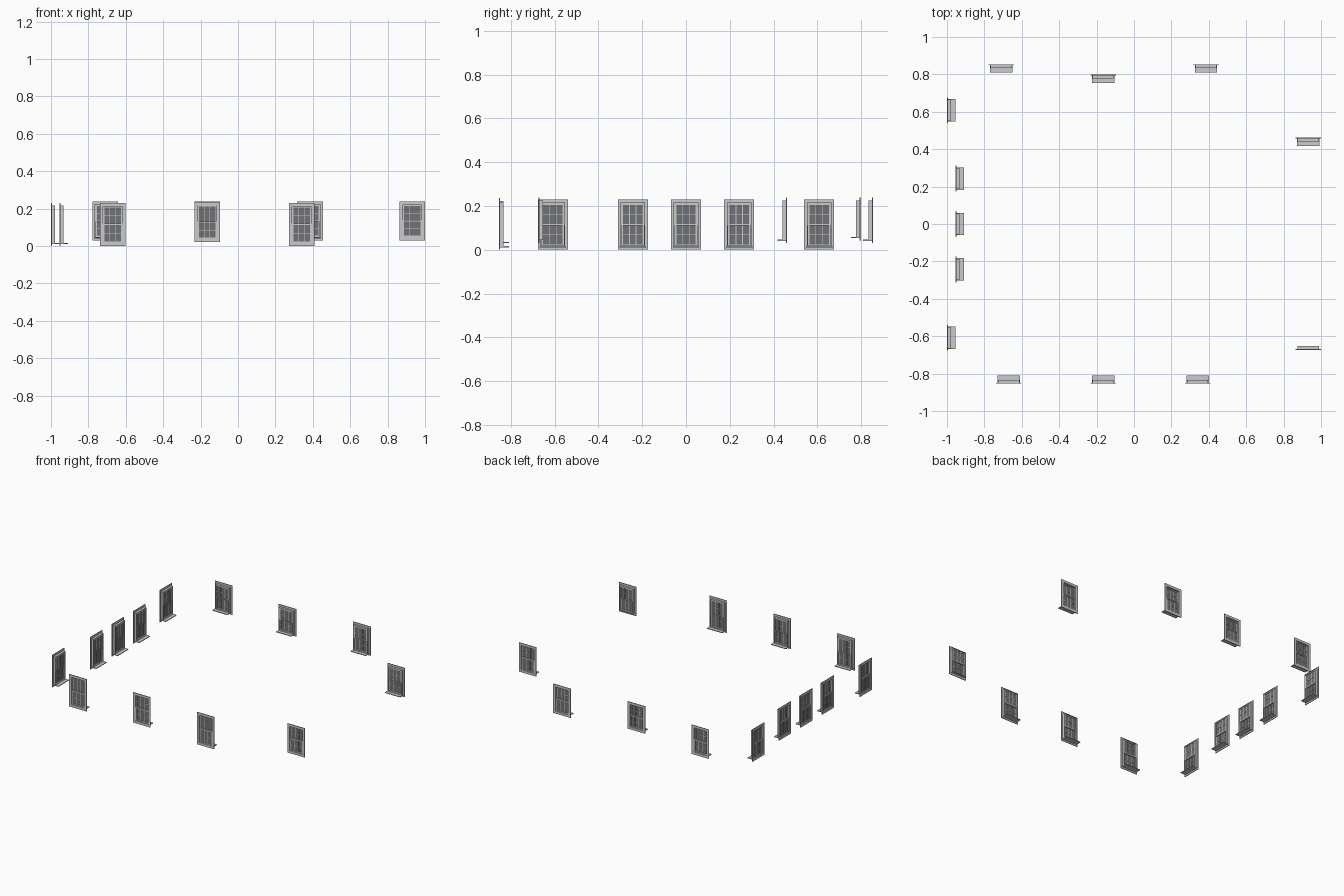
import bpy, bmesh, math
from mathutils import Matrix, Vector

if "Cube" in bpy.data.objects:
    bpy.data.objects.remove(bpy.data.objects["Cube"])

W = 0.137                      # overall casing width
glass_mat = bpy.data.materials.new("dark_glass")
glass_mat.diffuse_color = (0.16, 0.17, 0.18, 1)
glass_mat.use_nodes = True
glass_mat.node_tree.nodes["Principled BSDF"].inputs["Base Color"].default_value = glass_mat.diffuse_color


def box(bm, x0, x1, y0, y1, z0, z1):
    m = Matrix.Translation(((x0 + x1) / 2, (y0 + y1) / 2, (z0 + z1) / 2)) \
        @ Matrix.Diagonal((x1 - x0, y1 - y0, z1 - z0, 1))
    bmesh.ops.create_cube(bm, size=1, matrix=m)


def frame(bm, w, z0, z1, b, y0, y1):
    """Rectangular ring with mitred corners, swept through the wall depth."""
    rings = []
    for y in (y0, y1):
        for i in (0, b):
            h = w / 2 - i
            rings.append([bm.verts.new((x, y, z)) for x, z in
                          ((-h, z0 + i), (h, z0 + i), (h, z1 - i), (-h, z1 - i))])
    o0, i0, o1, i1 = rings
    faces = []
    for a, c in ((o0, i0), (i0, i1), (i1, o1), (o1, o0)):
        for k in range(4):
            n = (k + 1) % 4
            faces.append(bm.faces.new((a[k], a[n], c[n], c[k])))
    bmesh.ops.recalc_face_normals(bm, faces=faces)


def sash(bm, w, z0, z1, y0, y1):
    """Sash of three by two panes with thin glazing bars."""
    b, t = 0.007, 0.0013
    frame(bm, w, z0, z1, b, y0, y1)
    ym0, ym1 = y0 + 0.001, y1 - 0.001
    inner = w - 2 * b
    for x in (-inner / 6, inner / 6):
        box(bm, x - t, x + t, ym0, ym1, z0 + b, z1 - b)
    zm = (z0 + z1) / 2
    box(bm, -inner / 2, inner / 2, ym0, ym1, zm - t, zm + t)


def finish(bm, name, matrix, mat=None):
    me = bpy.data.meshes.new(name)
    bm.to_mesh(me)
    bm.free()
    ob = bpy.data.objects.new(name, me)
    ob.matrix_world = matrix
    if mat:
        me.materials.append(mat)
    bpy.context.collection.objects.link(ob)


def window(name, x, y, z0, z1, angle, sill=True):
    """Casing face at local y = 0, sill projecting towards local +y."""
    m = Matrix.Translation((x, y, 0)) @ Matrix.Rotation(math.radians(angle), 4, 'Z')
    a, c = z0 + 0.018, z1 - 0.018
    mid = (a + c) / 2
    # casing with a raised outer bead
    bm = bmesh.new()
    frame(bm, W, z0, z1, 0.018, 0, 0.005)
    finish(bm, name + "_casing", m)
    # jamb lining
    bm = bmesh.new()
    frame(bm, 0.113, z0 + 0.014, z1 - 0.014, 0.005, 0.005, 0.021)
    finish(bm, name + "_jamb", m)
    # upper and lower sashes
    bm = bmesh.new()
    sash(bm, 0.103, mid - 0.004, c, 0.012, 0.018)
    sash(bm, 0.103, a, mid + 0.004, 0.006, 0.012)
    finish(bm, name + "_sashes", m)
    # glass
    bm = bmesh.new()
    box(bm, -0.045, 0.045, 0.0145, 0.0155, mid, c - 0.004)
    box(bm, -0.045, 0.045, 0.0085, 0.0095, a + 0.004, mid)
    finish(bm, name + "_glass", m, glass_mat)
    # sill
    if sill:
        bm = bmesh.new()
        box(bm, -0.06, 0.06, 0.005, 0.045, z0 + 0.011, z0 + 0.016)
        finish(bm, name + "_sill", m)


# front wall
for i, (x, z0) in enumerate(((-0.67, 0.0), (-0.165, 0.02), (0.34, 0.0))):
    window(f"front_window_{i}", x, -0.854, z0, 0.23 + z0 * 0.3, 0)
# back wall, middle one set in
for i, (x, y, z0) in enumerate(((-0.71, 0.854, 0.03), (-0.165, 0.798, 0.043), (0.385, 0.854, 0.03))):
    window(f"back_window_{i}", x, y, z0, 0.238, 180)
# left wall, outer pair further out
for i, y in enumerate((-0.608, -0.243, 0.0, 0.243, 0.608)):
    window(f"left_window_{i}", -1.0 if abs(y) > 0.5 else -0.955, y, 0.0, 0.23, -90)
# right wing
window("right_back_window", 0.9315, 0.462, 0.03, 0.238, 180)
window("right_front_window", 0.9315, -0.674, 0.03, 0.238, 0, sill=False)
